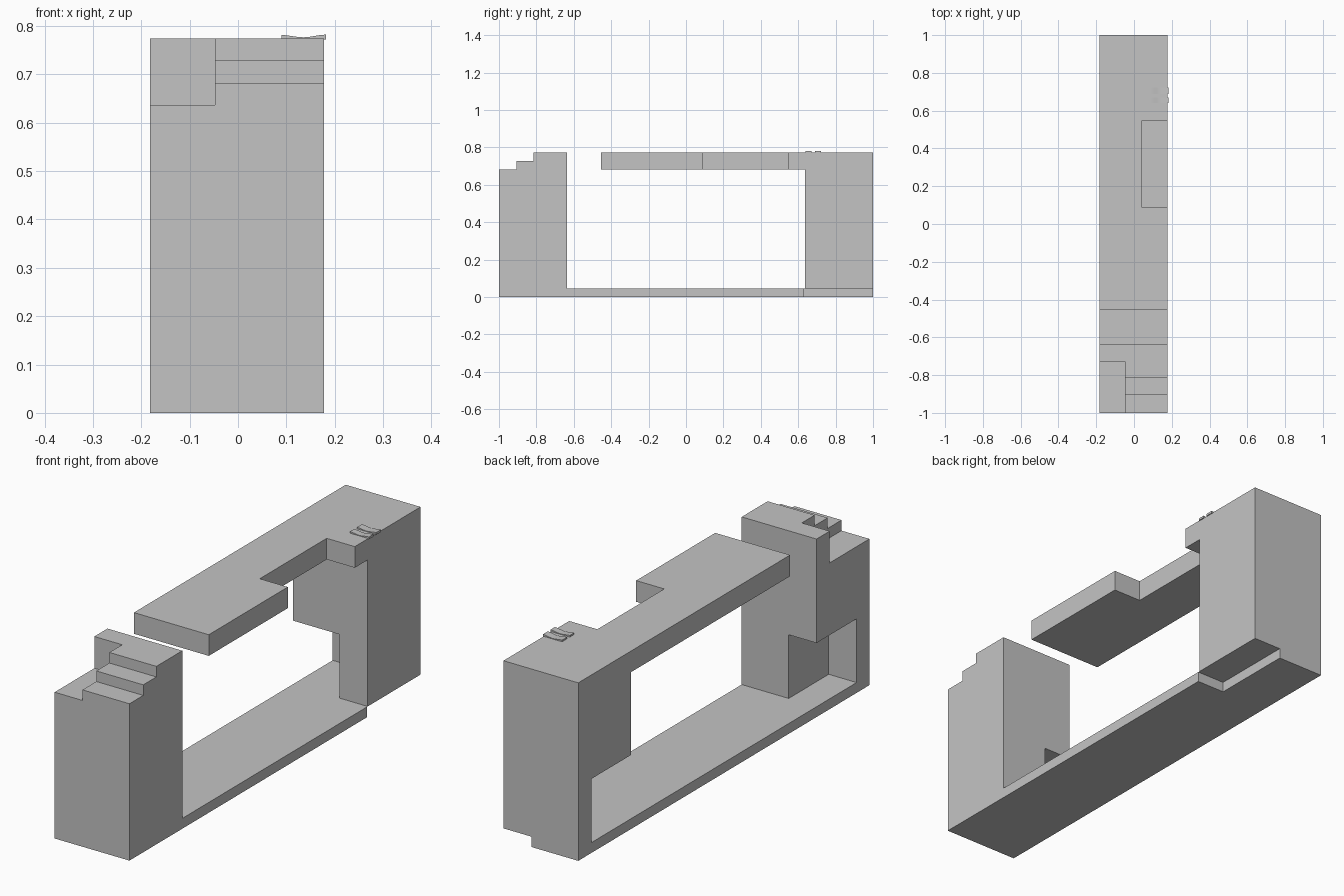
import bpy, bmesh, math
from mathutils import Vector

if "Cube" in bpy.data.objects:
    bpy.data.objects.remove(bpy.data.objects["Cube"], do_unlink=True)

LEFT, RIGHT = -0.182, 0.178      # side faces of the body
BASE, SLAB, TOP = 0.045, 0.682, 0.774
INNER, OUTER = -0.048, 0.043     # x limits of the cut-outs
FAR = 1.2                        # cutter overshoot

grey = bpy.data.materials.new("light_grey")
grey.use_nodes = True
colour = (0.55, 0.55, 0.55, 1)
grey.diffuse_color = colour
grey.node_tree.nodes["Principled BSDF"].inputs["Base Color"].default_value = colour


def prism(name, points, shift):
    """Extrude a closed outline along a vector."""
    bm = bmesh.new()
    face = bm.faces.new([bm.verts.new(p) for p in points])
    result = bmesh.ops.extrude_face_region(bm, geom=[face])
    moved = [g for g in result["geom"] if isinstance(g, bmesh.types.BMVert)]
    bmesh.ops.translate(bm, verts=moved, vec=Vector(shift))
    bmesh.ops.recalc_face_normals(bm, faces=bm.faces)
    mesh = bpy.data.meshes.new(name)
    bm.to_mesh(mesh)
    bm.free()
    mesh.materials.append(grey)
    obj = bpy.data.objects.new(name, mesh)
    bpy.context.collection.objects.link(obj)
    return obj


def cut_box(target, name, x, y, z):
    """Subtract a box, given as three ranges, from the target."""
    outline = [(x[0], y[0], z[0]), (x[1], y[0], z[0]), (x[1], y[1], z[0]), (x[0], y[1], z[0])]
    cutter = prism(name, outline, (0, 0, z[1] - z[0]))
    cutter.hide_render = True
    mod = target.modifiers.new(name, "BOOLEAN")
    mod.operation, mod.solver, mod.object = "DIFFERENCE", "EXACT", cutter
    bpy.context.view_layer.objects.active = target
    bpy.ops.object.modifier_apply(modifier=name)
    bpy.data.objects.remove(cutter, do_unlink=True)


# Side profile: base, stepped front tower, rear tower and overhanging slab
profile = [(-1, 0), (1, 0), (1, TOP), (-0.455, TOP), (-0.455, SLAB), (0.637, SLAB),
           (0.637, BASE), (-0.637, BASE), (-0.637, TOP), (-0.815, TOP),
           (-0.815, 0.728), (-0.905, 0.728), (-0.905, SLAB), (-1, SLAB)]
frame = prism("stepped_frame", [(LEFT, y, z) for y, z in profile], (RIGHT - LEFT, 0, 0))

# Low corner beside the steps
cut_box(frame, "corner_cut", (-FAR, INNER), (-FAR, -0.727), (0.636, FAR))
# Alcove in the front tower
cut_box(frame, "front_alcove", (-FAR, INNER), (-0.912, -0.6), (BASE, 0.322))
# Alcove in the rear tower
cut_box(frame, "rear_alcove", (-FAR, OUTER), (0.6, 0.91), (BASE, 0.322))
# Opening in the edge of the slab
cut_box(frame, "slab_opening", (OUTER, FAR), (0.088, 0.548), (0.6, FAR))
# Recess under the rear tower
cut_box(frame, "foot_recess", (OUTER, FAR), (0.631, FAR), (-FAR, BASE))

# Two small wavy strips on the slab
wave = [(0.09 + 0.092 * i / 12, 0.7785 + 0.0025 * math.cos(math.tau * i / 12) + 0.001 * i / 12)
        for i in range(13)]
for name, y, width in (("front_wavy_strip", 0.64, 0.03), ("rear_wavy_strip", 0.689, 0.034)):
    outline = [(x, y, z) for x, z in wave] + [(wave[-1][0], y, TOP - 0.002), (wave[0][0], y, TOP - 0.002)]
    prism(name, outline, (0, width, 0))
